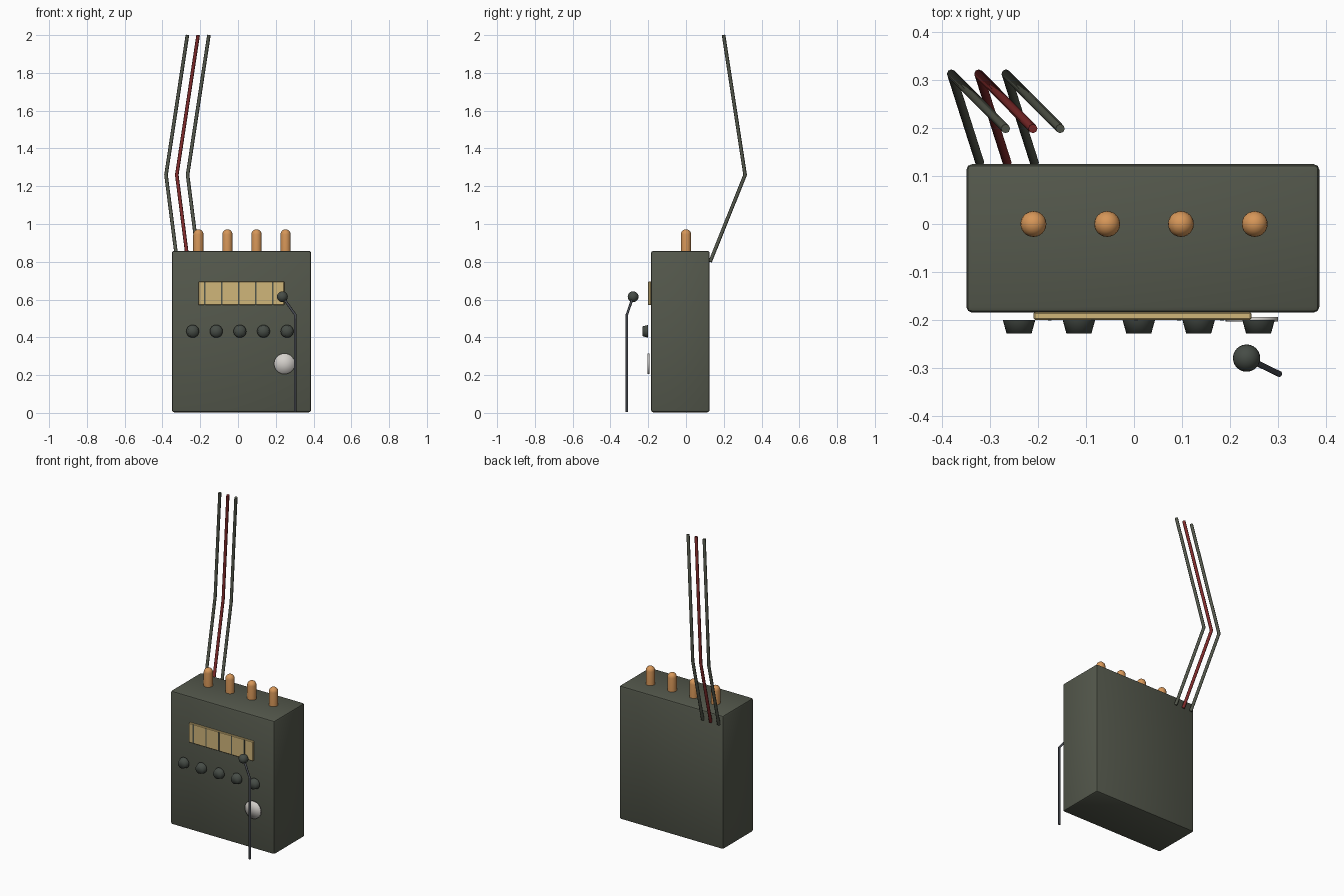
import bpy, bmesh, math
from mathutils import Vector

if "Cube" in bpy.data.objects:
    bpy.data.objects.remove(bpy.data.objects["Cube"])


def srgb(r, g, b):
    f = lambda c: ((c / 255 + 0.055) / 1.055) ** 2.4
    return (f(r), f(g), f(b), 1)


def mat(name, *rgb):
    m = bpy.data.materials.new(name)
    m.diffuse_color = srgb(*rgb)
    m.use_nodes = True
    m.node_tree.nodes["Principled BSDF"].inputs["Base Color"].default_value = m.diffuse_color
    return m


OLIVE = mat("olive grey", 84, 88, 76)
RED = mat("dark red", 128, 42, 42)
TAN = mat("tan", 208, 182, 122)
COPPER = mat("copper", 214, 150, 88)
WHITE = mat("off white", 212, 208, 203)
STEEL = mat("dark steel", 72, 75, 82)
DARK = mat("dark grey green", 70, 76, 70)


def finish(name, bm, material, smooth=None):
    bmesh.ops.recalc_face_normals(bm, faces=bm.faces)
    me = bpy.data.meshes.new(name)
    bm.to_mesh(me)
    bm.free()
    me.materials.append(material)
    ob = bpy.data.objects.new(name, me)
    bpy.context.collection.objects.link(ob)
    if smooth is not None:
        bpy.ops.object.select_all(action='DESELECT')
        ob.select_set(True)
        bpy.context.view_layer.objects.active = ob
        bpy.ops.object.shade_smooth_by_angle(angle=math.radians(smooth))
    return ob


def box(name, lo, hi, material, bevel=0, segments=2):
    bm = bmesh.new()
    bmesh.ops.create_cube(bm, size=1)
    for v in bm.verts:
        v.co = Vector([(a + b) / 2 + c * (b - a) for a, b, c in zip(lo, hi, v.co)])
    if bevel:
        bmesh.ops.bevel(bm, geom=bm.edges[:], offset=bevel, segments=segments,
                        profile=0.5, affect='EDGES')
    return finish(name, bm, material, 30 if bevel else None)


def lathe(name, profile, origin, axis, material, sides=24, smooth=40):
    """Spin (radius, height) points around an axis through the origin."""
    bm = bmesh.new()
    rot = Vector((0, 0, 1)).rotation_difference(Vector(axis))
    rings = []
    for r, h in profile:
        n = 1 if r == 0 else sides
        rings.append([bm.verts.new(Vector(origin) + rot @ Vector(
            (r * math.cos(2 * math.pi * i / sides), r * math.sin(2 * math.pi * i / sides), h)))
            for i in range(n)])
    for a, b in zip(rings, rings[1:]):
        for i in range(sides):
            j = (i + 1) % sides
            quad = [a[i % len(a)], a[j % len(a)], b[j % len(b)], b[i % len(b)]]
            bm.faces.new(list(dict.fromkeys(quad)))
    return finish(name, bm, material, smooth)


def rod(name, points, radius, material, sides=8):
    """Sweep a round section along a bent path with mitred corners."""
    pts = [Vector(p) for p in points]
    bm = bmesh.new()
    rings = []
    d = (pts[1] - pts[0]).normalized()
    u = d.orthogonal().normalized()
    w = d.cross(u)
    ring = [pts[0] + radius * (u * math.cos(2 * math.pi * i / sides)
                               + w * math.sin(2 * math.pi * i / sides)) for i in range(sides)]
    rings.append(ring)
    for k in range(1, len(pts)):
        d = (pts[k] - pts[k - 1]).normalized()
        n = d if k == len(pts) - 1 else (d + (pts[k + 1] - pts[k]).normalized()).normalized()
        ring = [p + d * ((pts[k] - p).dot(n) / d.dot(n)) for p in ring]
        rings.append(ring)
    vs = [[bm.verts.new(p) for p in r] for r in rings]
    for a, b in zip(vs, vs[1:]):
        for i in range(sides):
            j = (i + 1) % sides
            bm.faces.new((a[i], a[j], b[j], b[i]))
    bm.faces.new(vs[0])
    bm.faces.new(vs[-1])
    return finish(name, bm, material, 50)


# Main case
box("case", (-0.35, -0.185, 0.003), (0.387, 0.125, 0.858), OLIVE, 0.012)

# Rounded terminals on the top
R = 0.027
dome = [(R * math.cos(a), 0.945 + R * math.sin(a))
        for a in (math.radians(18 * i) for i in range(5))]
for i in range(4):
    lathe(f"terminal_{i + 1}", [(0, 0.85), (R, 0.85)] + dome + [(0, 0.972)],
          (-0.21 + 0.154 * i, 0, 0), (0, 0, 1), COPPER)

# Three bent cables leaving the back
for i, m in enumerate((OLIVE, RED, OLIVE)):
    s = 0.057 * i
    rod(f"cable_{i + 1}", [(-0.322 + s, 0.128, 0.80), (-0.381 + s, 0.313, 1.26),
                           (-0.268 + s, 0.199, 2.0)], 0.0095, m)

# Display panel with thin dividers
box("display_panel", (-0.21, -0.2, 0.57), (0.245, -0.184, 0.695), TAN, 0.003, 1)
for i in range(5):
    x = -0.176 + 0.09 * i
    box(f"display_divider_{i + 1}", (x - 0.004, -0.2012, 0.572), (x + 0.004, -0.199, 0.693), OLIVE)

# Row of tapered knobs
for i in range(5):
    lathe(f"knob_{i + 1}", [(0, 0), (0.034, 0), (0.026, 0.029), (0, 0.029)],
          (-0.24 + 0.125 * i, -0.2, 0.432), (0, -1, 0), DARK, 24, 100)

# Large dial
lathe("dial", [(0, 0), (0.055, 0), (0.055, 0.010), (0, 0.010)],
      (0.246, -0.194, 0.26), (0, -1, 0), WHITE, 32, 100)

# Lever: bent rod with a ball on its end
rod("lever_rod", [(0.303, -0.313, 0.004), (0.303, -0.313, 0.52), (0.235, -0.28, 0.615)],
    0.0065, STEEL)
ball = [(0.0285 * math.sin(math.pi * i / 12), -0.0285 * math.cos(math.pi * i / 12))
        for i in range(1, 12)]
lathe("lever_ball", [(0, -0.0285)] + ball + [(0, 0.0285)], (0.235, -0.28, 0.615), (0, 0, 1), DARK)
